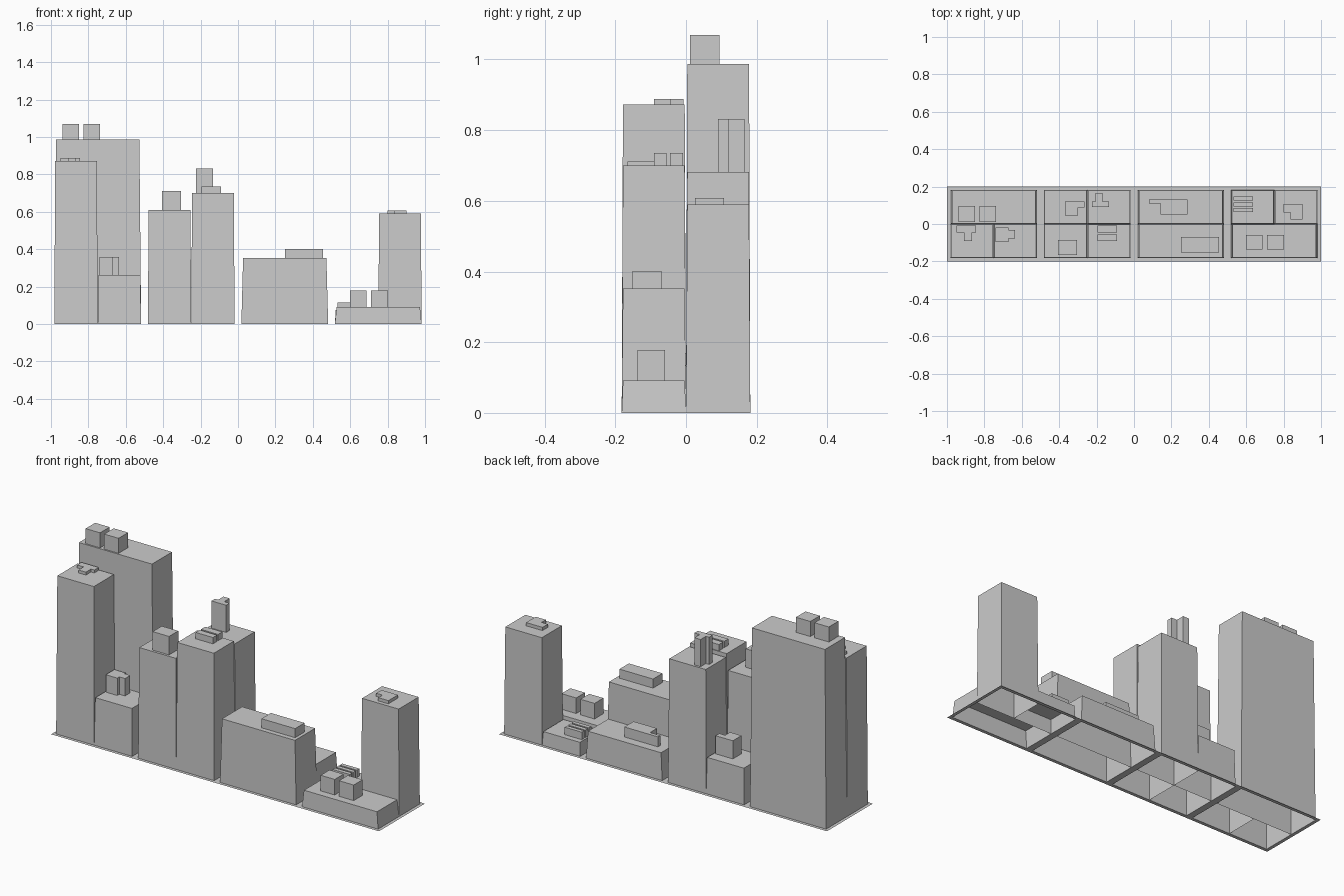
import bpy, bmesh

if "Cube" in bpy.data.objects:
    bpy.data.objects.remove(bpy.data.objects["Cube"])


def make_object(name, bm):
    bmesh.ops.remove_doubles(bm, verts=bm.verts, dist=1e-5)
    mesh = bpy.data.meshes.new(name)
    bm.to_mesh(mesh)
    bm.free()
    bpy.context.collection.objects.link(bpy.data.objects.new(name, mesh))


def shell(bm, outline, z0, z1, taper=1.0):
    """Walls and roof over a counter-clockwise outline, open underneath."""
    cx = (min(p[0] for p in outline) + max(p[0] for p in outline)) / 2
    cy = (min(p[1] for p in outline) + max(p[1] for p in outline)) / 2
    low = [bm.verts.new((x, y, z0)) for x, y in outline]
    top = [bm.verts.new((cx + (x - cx) * taper, cy + (y - cy) * taper, z1))
           for x, y in outline]
    n = len(outline)
    for i in range(n):
        j = (i + 1) % n
        bm.faces.new((low[i], low[j], top[j], top[i]))
    bm.faces.new(top)


def rect(x0, x1, y0, y1):
    return [(x0, y0), (x1, y0), (x1, y1), (x0, y1)]


def building(name, x0, x1, back, height, roof_z, *roof_outlines):
    y0, y1 = (0, 0.182) if back else (-0.182, 0)
    bm = bmesh.new()
    shell(bm, rect(x0, x1, y0, y1), 0, height, 0.96)
    make_object(name, bm)
    bm = bmesh.new()
    for outline in roof_outlines:
        shell(bm, outline, height, roof_z)
    make_object(name + "_roof_unit", bm)


# Street plate: flat grid with the four city blocks left open
xs = [-1, -.982, -.518, -.482, -.018, .018, .482, .518, .982, 1]
ys = [-.2, -.182, .182, .2]
bm = bmesh.new()
for i in range(9):
    for j in range(3):
        if j == 1 and i % 2 == 1:
            continue
        bm.faces.new([bm.verts.new((x, y, 0)) for x, y in
                      rect(xs[i], xs[i + 1], ys[j], ys[j + 1])])
make_object("street_plate", bm)

# Block 1
building("tall_slab", -.982, -.518, True, .987, 1.07,
         rect(-.938, -.85, .012, .095), rect(-.825, -.737, .012, .095))
building("corner_tower", -.982, -.75, False, .872, .888,
         [(-.95, -.045), (-.91, -.045), (-.91, -.09), (-.865, -.09),
          (-.865, -.045), (-.845, -.045), (-.845, -.007), (-.95, -.007)])
building("short_house", -.75, -.518, False, .262, .358,
         [(-.74, -.095), (-.67, -.095), (-.67, -.077), (-.635, -.077),
          (-.635, -.032), (-.67, -.032), (-.67, -.02), (-.74, -.02)])

# Block 2
building("low_back_house", -.482, -.25, True, .2, .3,
         [(-.37, .045), (-.3, .045), (-.3, .088), (-.265, .088),
          (-.265, .12), (-.37, .12)])
building("back_tower", -.25, -.018, True, .682, .832,
         [(-.225, .09), (-.135, .09), (-.135, .12), (-.168, .12),
          (-.168, .166), (-.205, .166), (-.205, .12), (-.225, .12)])
building("mid_tower", -.482, -.25, False, .61, .712,
         rect(-.405, -.305, -.165, -.085))
building("front_tower", -.25, -.018, False, .7, .735,
         rect(-.195, -.09, -.045, -.008), rect(-.195, -.09, -.09, -.055))

# Block 3
building("low_back_hall", .018, .482, True, .15, .205,
         [(.08, .11), (.142, .11), (.142, .05), (.285, .05),
          (.285, .13), (.08, .13)])
building("front_hall", .018, .482, False, .352, .402,
         rect(.25, .455, -.152, -.07))

# Block 4
building("low_corner", .518, .75, True, .075, .116,
         *[rect(.533, .637, y, y + .022) for y in (.063, .094, .125)])
building("end_tower", .75, .982, True, .59, .608,
         [(.838, .025), (.9, .025), (.9, .108), (.8, .108),
          (.8, .062), (.838, .062)])
building("low_front_hall", .518, .982, False, .092, .178,
         rect(.6, .686, -.137, -.06), rect(.712, .802, -.137, -.06))
